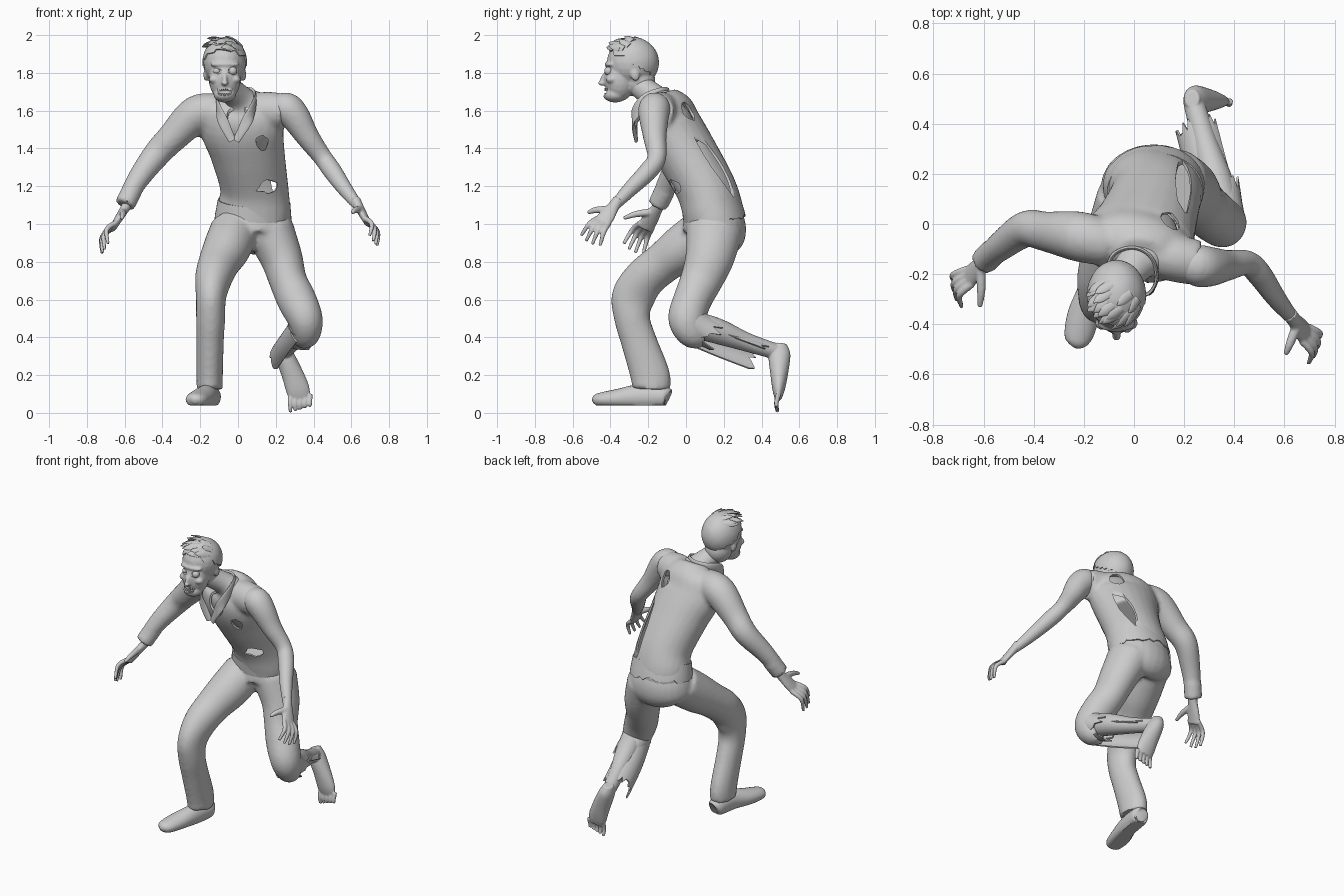
import bpy, bmesh, math, random
from mathutils import Vector, Matrix

random.seed(4)
default_cube = bpy.data.objects.get("Cube")
if default_cube:
    bpy.data.objects.remove(default_cube, do_unlink=True)


def smooth_path(sections, steps=5):
    """Catmull-Rom resampling of (x, y, z, radius, [second radius]) sections."""
    rows = [Vector(tuple(s) if len(s) == 5 else (*s, s[3])) for s in sections]
    rows = [rows[0]] + rows + [rows[-1]]
    samples = []
    for a, b, c, d in zip(rows, rows[1:], rows[2:], rows[3:]):
        for k in range(steps):
            t = k / steps
            samples.append(b + (c - a) * (t / 2) + (a * 2 - b * 5 + c * 4 - d) * (t * t / 2)
                           + (b * 3 - a - c * 3 + d) * (t ** 3 / 2))
    return samples + [rows[-1]]


def tube(bm, sections, ref=(1, 0, 0), closed=True, arc=(0, math.tau), jag=0, segments=24):
    """Loft ellipses along a path; an open tube can span an arc and end in a torn edge."""
    ref, path, rings = Vector(ref), smooth_path(sections), []
    full = arc[1] - arc[0] > 6
    for i, s in enumerate(path):
        ahead, behind = path[min(i + 1, len(path) - 1)], path[max(i - 1, 0)]
        tangent = Vector((ahead - behind)[:3]).normalized()
        side = (ref - tangent * ref.dot(tangent)).normalized()
        up = tangent.cross(side)
        ring = []
        for k in range(segments):
            a = arc[0] + (arc[1] - arc[0]) * k / (segments if full else segments - 1)
            p = Vector(s[:3]) + side * s[3] * math.cos(a) + up * s[4] * math.sin(a)
            if jag and i == len(path) - 1:
                p += tangent * random.uniform(0, jag)
            ring.append(bm.verts.new(p))
        rings.append(ring)
    for low, high in zip(rings, rings[1:]):
        for k in range(segments if full else segments - 1):
            n = (k + 1) % segments
            bm.faces.new((low[k], low[n], high[n], high[k]))
    if closed:
        bm.faces.new(rings[0][::-1])
        bm.faces.new(rings[-1])
    return [v for ring in rings for v in ring]


def blob(bm, loc, radii, tilt=0, detail=3, ragged=0):
    """Ellipsoid, tilted about x, optionally with a ragged surface."""
    matrix = (Matrix.Translation(loc) @ Matrix.Rotation(tilt, 4, 'X')
              @ Matrix.Diagonal((*radii, 1)))
    verts = bmesh.ops.create_icosphere(bm, subdivisions=detail, radius=1, matrix=matrix)["verts"]
    for v in verts:
        v.co += (v.co - Vector(loc)) * random.uniform(-ragged, ragged)


def part(name, bm, voxel=0, thickness=0, cutter=None):
    """Turn a bmesh into a finished object: fuse, smooth, hollow and cut it."""
    bmesh.ops.recalc_face_normals(bm, faces=bm.faces[:])
    mesh = bpy.data.meshes.new(name)
    bm.to_mesh(mesh)
    bm.free()
    obj = bpy.data.objects.new(name, mesh)
    bpy.context.collection.objects.link(obj)
    if voxel:
        fuse = obj.modifiers.new("fuse", 'REMESH')
        fuse.mode, fuse.voxel_size = 'VOXEL', voxel
        soften = obj.modifiers.new("soften", 'SMOOTH')
        soften.factor, soften.iterations = 0.5, 3
    if thickness:
        shell = obj.modifiers.new("shell", 'SOLIDIFY')
        shell.thickness, shell.offset = thickness, -1
    if cutter:
        cut = obj.modifiers.new("cut", 'BOOLEAN')
        cut.operation, cut.solver, cut.object = 'DIFFERENCE', 'EXACT', cutter
    if obj.modifiers:
        graph = bpy.context.evaluated_depsgraph_get()
        obj.data = bpy.data.meshes.new_from_object(obj.evaluated_get(graph))
        obj.modifiers.clear()
        obj.data.name = name
    if cutter:
        bpy.data.objects.remove(cutter, do_unlink=True)
    bpy.ops.object.select_all(action='DESELECT')
    obj.select_set(True)
    bpy.context.view_layer.objects.active = obj
    bpy.ops.object.shade_smooth_by_angle(angle=math.radians(50))
    return obj


def cutter_from(bm):
    cutter = part("cutter", bm)
    cutter.hide_render = True
    return cutter


# Shirt: hollow torso, left shoulder and right sleeve, with torn holes and an open neck
torso_ref = (1, -.2, 0)
holes = bmesh.new()
blob(holes, (-.01, -.26, 1.6), (.07, .07, .16), .25, 2, .06)
blob(holes, (.13, -.2, 1.43), (.035, .09, .042), 0, 2, .2)
blob(holes, (.16, -.05, 1.2), (.065, .08, .042), 0, 2, .3)
blob(holes, (.2, .17, 1.32), (.035, .07, .2), .6, 2, .12)
blob(holes, (.14, 0, 1.59), (.04, .06, .06), .6, 2, .1)
shirt = bmesh.new()
tube(shirt, [(.08, .15, 1, .19, .155), (.085, .14, 1.08, .195, .16), (.085, .1, 1.2, .182, .158),
             (.05, 0, 1.38, .2, .16), (.02, -.075, 1.52, .225, .155), (.03, -.1, 1.62, .2, .13),
             (.03, -.125, 1.69, .1, .07)], torso_ref)
tube(shirt, [(.05, -.11, 1.59, .09, .1), (.16, -.135, 1.6, .095, .1), (.25, -.155, 1.595, .09, .092)], (0, 1, 0))
tube(shirt, [(-.1, -.08, 1.6, .09), (-.22, -.05, 1.58, .1), (-.35, -.03, 1.455, .08),
             (-.43, -.02, 1.37, .073), (-.52, -.08, 1.25, .06), (-.58, -.13, 1.15, .05)], (0, 1, 0))
tube(shirt, [(-.56, -.11, 1.18, .055), (-.6, -.15, 1.1, .055)], (0, 1, 0))
part("shirt", shirt, .014, .012, cutter_from(holes))

hem = bmesh.new()
tube(hem, [(.085, .13, 1.12, .192, .157), (.08, .15, 1.03, .204, .165)], closed=False, jag=.03, segments=48)
part("shirt_hem", hem, thickness=.008)
collar = bmesh.new()
tube(collar, [(-.03, -.262, 1.44, .02, .007), (-.09, -.26, 1.57, .03, .007),
              (-.11, -.2, 1.655, .03, .008), (-.08, -.12, 1.69, .022, .008), (0, -.095, 1.7, .022, .008),
              (.07, -.135, 1.7, .022, .008), (.09, -.22, 1.655, .03, .008),
              (.055, -.278, 1.56, .03, .007), (-.01, -.262, 1.44, .02, .007)], (0, 0, 1), segments=12)
part("collar", collar)

# Trousers: pelvis and both legs fused, with torn cloth around the left shin
trousers = bmesh.new()
tube(trousers, [(.085, .14, 1.07, .185, .15), (.08, .15, .98, .21, .168),
                (.08, .145, .92, .2, .155), (.08, .13, .89, .12, .09)])
tube(trousers, [(-.02, .1, .96, .13), (-.06, -.02, .87, .125), (-.1, -.12, .795, .11),
                (-.13, -.22, .71, .098, .11), (-.143, -.28, .61, .08, .115), (-.145, -.285, .5, .077, .095),
                (-.148, -.25, .38, .073, .095), (-.15, -.19, .2, .07, .105), (-.15, -.185, .125, .07, .1)])
tube(trousers, [(.17, .15, .96, .13, .15), (.23, .125, .82, .112, .13), (.265, .08, .7, .1, .112),
                (.31, .035, .6, .104, .102), (.355, .005, .5, .094, .1), (.36, .03, .43, .08, .085),
                (.34, .08, .42, .07, .08)])
part("trousers", trousers, .014)
flap = bmesh.new()
tube(flap, [(.36, .03, .44, .09, .1), (.31, .18, .37, .092), (.265, .35, .305, .092)],
     closed=False, arc=(2.2, 5.6), jag=.06)
part("torn_trouser_flap", flap, thickness=.008)
knee_cloth = bmesh.new()
tube(knee_cloth, [(.355, .01, .48, .09, .1), (.345, .09, .44, .085, .08)], closed=False, jag=.1)
part("torn_trouser_knee", knee_cloth, thickness=.008)

# Shoe with a flat sole
shoe = bmesh.new()
for v in tube(shoe, [(-.14, -.095, .08, .035, .04), (-.145, -.12, .085, .055, .06), (-.165, -.25, .085, .056, .065),
                     (-.2, -.36, .075, .064, .052), (-.22, -.44, .07, .058, .04), (-.226, -.475, .066, .042, .032),
                     (-.23, -.492, .06, .012, .012)]):
    v.co.z = max(v.co.z, .04)
part("right_shoe", shoe)

# Bare left shin, foot and splayed toes
leg = bmesh.new()
tube(leg, [(.37, 0, .48, .07), (.33, .16, .435, .068), (.285, .32, .375, .05),
           (.245, .46, .33, .043), (.235, .5, .32, .04)])
tube(leg, [(.23, .5, .365, .03, .035), (.245, .495, .31, .048, .058), (.29, .493, .2, .058, .046),
           (.318, .49, .12, .062, .032), (.328, .488, .075, .05, .018)])
for i in range(5):
    x = .27 + .026 * i
    tube(leg, [(x + .008, .49, .1, .014), (x + .006, .478, .05, .0125), (x + .008, .485, .003 + .008 * i, .009)],
         segments=10)
part("left_shin_and_foot", leg, .005)

# Bare left arm
arm = bmesh.new()
tube(arm, [(.2, -.15, 1.6, .06), (.25, -.165, 1.615, .083), (.3, -.17, 1.57, .08), (.37, -.165, 1.46, .062),
           (.45, -.155, 1.35, .05), (.5, -.2, 1.28, .05), (.57, -.3, 1.18, .04), (.64, -.385, 1.09, .027)], (0, 1, 0))
part("left_arm", arm, .01)


# Hands: flat palm, four curled fingers and a thumb
def hand(name, wrist, along, spread, thumb_tip, size):
    bm, wrist, spread = bmesh.new(), Vector(wrist), Vector(spread).normalized()
    along = Vector(along).normalized() * size
    bend = along.cross(spread) * .08
    if bend.z > 0:
        bend.negate()
    tube(bm, [(*(wrist - along * .2), .03), (*wrist, .032, .025), (*(wrist + along * .25), .044, .021),
              (*(wrist + along * .47), .046, .018)], spread)
    for i in range(4):
        offset = i - 1.5
        root = wrist + along * .4 + spread * offset * .023
        tip = wrist + along * (1 - .06 * abs(offset)) + spread * offset * .04
        middle = (root + tip) / 2 - bend
        tube(bm, [(*root, .015), (*middle, .0135), (*(tip + bend), .009)], spread, segments=10)
    root, thumb_tip = wrist + along * .12 + spread * .02, Vector(thumb_tip)
    tube(bm, [(*root, .021), (*((root + thumb_tip) / 2 + spread * .012), .017), (*thumb_tip, .01)],
         along, segments=10)
    part(name, bm, .006)


hand("right_hand", (-.6, -.155, 1.08), (-.13, -.13, -.21), (.25, -.8, .4), (-.615, -.33, 1.03), .29)
hand("left_hand", (.64, -.385, 1.09), (.1, -.13, -.18), (-.3, -.75, .4), (.605, -.52, 1.06), .25)

# Neck and exposed chest
neck = bmesh.new()
tube(neck, [(.03, 0, 1.4, .14, .1), (.02, -.085, 1.53, .175, .12), (.02, -.125, 1.62, .14, .09),
            (0, -.165, 1.67, .08, .07), (-.05, -.24, 1.73, .064), (-.06, -.27, 1.79, .06)], torso_ref)
part("neck_and_chest", neck, .012)

# Head with sunken sockets, gaunt cheeks and an open mouth
mid = -.07
sockets = bmesh.new()
blob(sockets, (mid, -.437, 1.698), (.046, .035, .02), 0, 2, .1)
head = bmesh.new()
cranium, skull_size = Vector((mid, -.285, 1.855)), Vector((.113, .135, .128))
blob(head, cranium, skull_size)
blob(head, (mid, -.35, 1.77), (.084, .085, .12))
blob(head, (mid, -.375, 1.685), (.06, .065, .042))
blob(head, (mid, -.25, 1.76), (.085, .088, .09))
blob(head, (mid, -.4, 1.845), (.078, .03, .018))
blob(head, (mid, -.435, 1.765), (.014, .02, .036), -.3)
blob(head, (mid, -.444, 1.745), (.018, .022, .013))
for s in (-1, 1):
    blob(head, (mid + s * .055, -.395, 1.765), (.03, .028, .022))
    blob(head, (mid + s * .1, -.27, 1.79), (.013, .024, .034), .2)
    blob(sockets, (mid + s * .042, -.442, 1.81), (.03, .036, .02), 0, 2)
part("head", head, .007, cutter=cutter_from(sockets))
eyes = bmesh.new()
blob(eyes, (mid + .042, -.41, 1.81), (.023, .023, .023))
blob(eyes, (mid - .042, -.4, 1.81), (.02, .02, .018))
part("eyes", eyes)
teeth = bmesh.new()
for i in range(-3, 4):
    for z in (1.712, 1.685):
        if random.random() < .8:
            box = Matrix.Translation((mid + i * .011, -.425 + .0015 * i * i, z)) @ Matrix.Diagonal((.009, .012, .016, 1))
            bmesh.ops.create_cube(teeth, size=1, matrix=box)
part("teeth", teeth)

# Hair: cropped cap with a ragged hairline and flat tufts swept forward and sideways
hair = bmesh.new()
blob(hair, cranium, skull_size * 1.05, 0, 4, .006)
bmesh.ops.delete(hair, geom=[v for v in hair.verts if v.co.z < 1.67 - v.co.y * .6 + random.uniform(-.008, .008)],
                 context='VERTS')
part("hair_cap", hair, thickness=.01)
tufts = bmesh.new()
for i in range(18):
    turn, height = math.radians(135 + 13 * i), random.uniform(.6, 1.3)
    normal = Vector((math.cos(turn) * math.cos(height), math.sin(turn) * math.cos(height), math.sin(height)))
    root = cranium + normal * skull_size
    sweep = Vector((-.05, -.035, 0))
    sweep -= normal * sweep.dot(normal) * .7
    tip = root + sweep + normal * random.uniform(.008, .02)
    across = normal.cross(sweep)
    tube(tufts, [(*(root - sweep * .3), .02, .008), (*((root + tip) / 2 + normal * .004), .018, .006), (*tip, .002)],
         across, segments=8)
part("hair_tufts", tufts)
